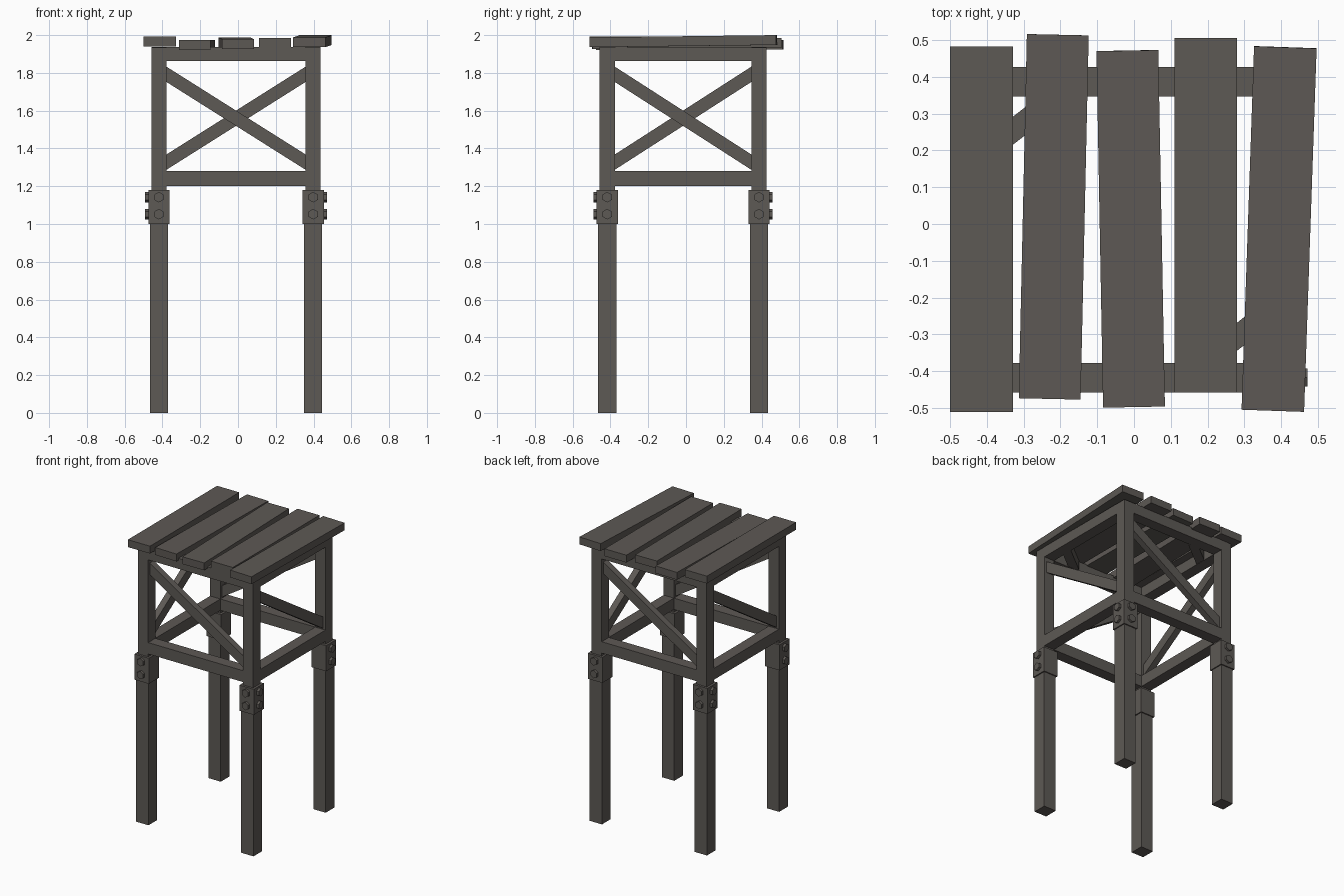
import bpy, bmesh, math
from mathutils import Matrix, Vector

if "Cube" in bpy.data.objects:
    bpy.data.objects.remove(bpy.data.objects["Cube"])

wood = bpy.data.materials.new("dark weathered wood")
wood.diffuse_color = (0.11, 0.10, 0.09, 1)
wood.use_nodes = True
wood.node_tree.nodes["Principled BSDF"].inputs["Base Color"].default_value = wood.diffuse_color

CX, CY = -0.0105, -0.0155      # centre of the frame
HX, HY = 0.4085, 0.4015        # half spacing of the legs
POST = 0.08


def finish(name, bm, matrix=Matrix()):
    bmesh.ops.transform(bm, matrix=matrix, verts=bm.verts)
    bmesh.ops.recalc_face_normals(bm, faces=bm.faces)
    me = bpy.data.meshes.new(name)
    bm.to_mesh(me)
    bm.free()
    me.materials.append(wood)
    ob = bpy.data.objects.new(name, me)
    bpy.context.collection.objects.link(ob)
    return ob


def box(name, centre, size, rot=Matrix()):
    bm = bmesh.new()
    bmesh.ops.create_cube(bm, size=1)
    bmesh.ops.scale(bm, vec=size, verts=bm.verts)
    return finish(name, bm, Matrix.Translation(centre) @ rot)


def prism(name, profile, thick, matrix):
    # profile in the x-z plane, given thickness along y
    bm = bmesh.new()
    rings = [[bm.verts.new((x, y, z)) for x, z in profile] for y in (-thick / 2, thick / 2)]
    bm.faces.new(rings[0])
    bm.faces.new(rings[1][::-1])
    n = len(profile)
    for i in range(n):
        j = (i + 1) % n
        bm.faces.new((rings[0][i], rings[0][j], rings[1][j], rings[1][i]))
    return finish(name, bm, matrix)


def bolt(name, pos, axis):
    bm = bmesh.new()
    bmesh.ops.create_cone(bm, cap_ends=True, segments=6, radius1=0.028, radius2=0.028, depth=0.03)
    q = Vector(axis).to_track_quat('Z', 'Y').to_matrix().to_4x4()
    finish(name, bm, Matrix.Translation(pos) @ q)


# legs, upper posts, metal-style sleeves and bolts at each corner
for sx, xn in ((-1, "left"), (1, "right")):
    for sy, yn in ((-1, "front"), (1, "back")):
        x, y, tag = CX + sx * HX, CY + sy * HY, yn + "_" + xn
        box(tag + "_leg", (x, y, 0.54), (0.096, 0.096, 1.08))
        box(tag + "_post", (x, y, 1.515), (POST, POST, 0.84))
        box(tag + "_sleeve", (x, y, 1.09), (0.112, 0.112, 0.18))
        for z in (1.052, 1.142):
            bolt(tag + "_bolt", (x + sx * 0.058, y, z), (sx, 0, 0))
            bolt(tag + "_bolt", (x, y + sy * 0.058, z), (0, sy, 0))

# rails and one diagonal brace on each of the four sides
for i, side in enumerate(("front", "right", "back", "left")):
    half, dist = (HX, HY) if i % 2 == 0 else (HY, HX)
    m = (Matrix.Translation((CX, CY, 0)) @ Matrix.Rotation(i * math.pi / 2, 4, 'Z')
         @ Matrix.Translation((0, -dist, 0)))
    h = half - POST / 2
    for part, z0, z1 in (("top_rail", 1.862, 1.936), ("bottom_rail", 1.20, 1.28)):
        prism(side + "_" + part, [(-h, z0), (h, z0), (h, z1), (-h, z1)], POST, m)
    prism(side + "_brace", [(-h, 1.752), (h, 1.287), (h, 1.368), (-h, 1.833)], 0.045, m)

# flat corner braces under the top, on two opposite corners
for s, tag in ((-1, "back_left"), (1, "front_right")):
    box(tag + "_corner_brace", (CX + s * 0.295, CY - s * 0.287, 1.897), (0.27, 0.06, 0.066),
        Matrix.Rotation(math.radians(38), 4, 'Z'))

# five uneven planks: front end centre, back end centre, width
planks = [
    ((-0.414, -0.51, 1.966), (-0.414, 0.482, 1.966), 0.172),
    ((-0.229, -0.475, 1.947), (-0.207, 0.514, 1.949), 0.168),
    ((0.000, -0.497, 1.953), (-0.018, 0.471, 1.961), 0.168),
    ((0.195, -0.458, 1.959), (0.195, 0.505, 1.959), 0.170),
    ((0.377, -0.507, 1.962), (0.411, 0.480, 1.974), 0.170),
]
for i, (a, b, w) in enumerate(planks):
    a, b = Vector(a), Vector(b)
    d = b - a
    rot = Matrix.Rotation(-math.atan2(d.x, d.y), 4, 'Z') @ Matrix.Rotation(math.atan2(d.z, d.y), 4, 'X')
    box("top_plank_%d" % (i + 1), (a + b) / 2, (w, d.length, 0.052), rot)
